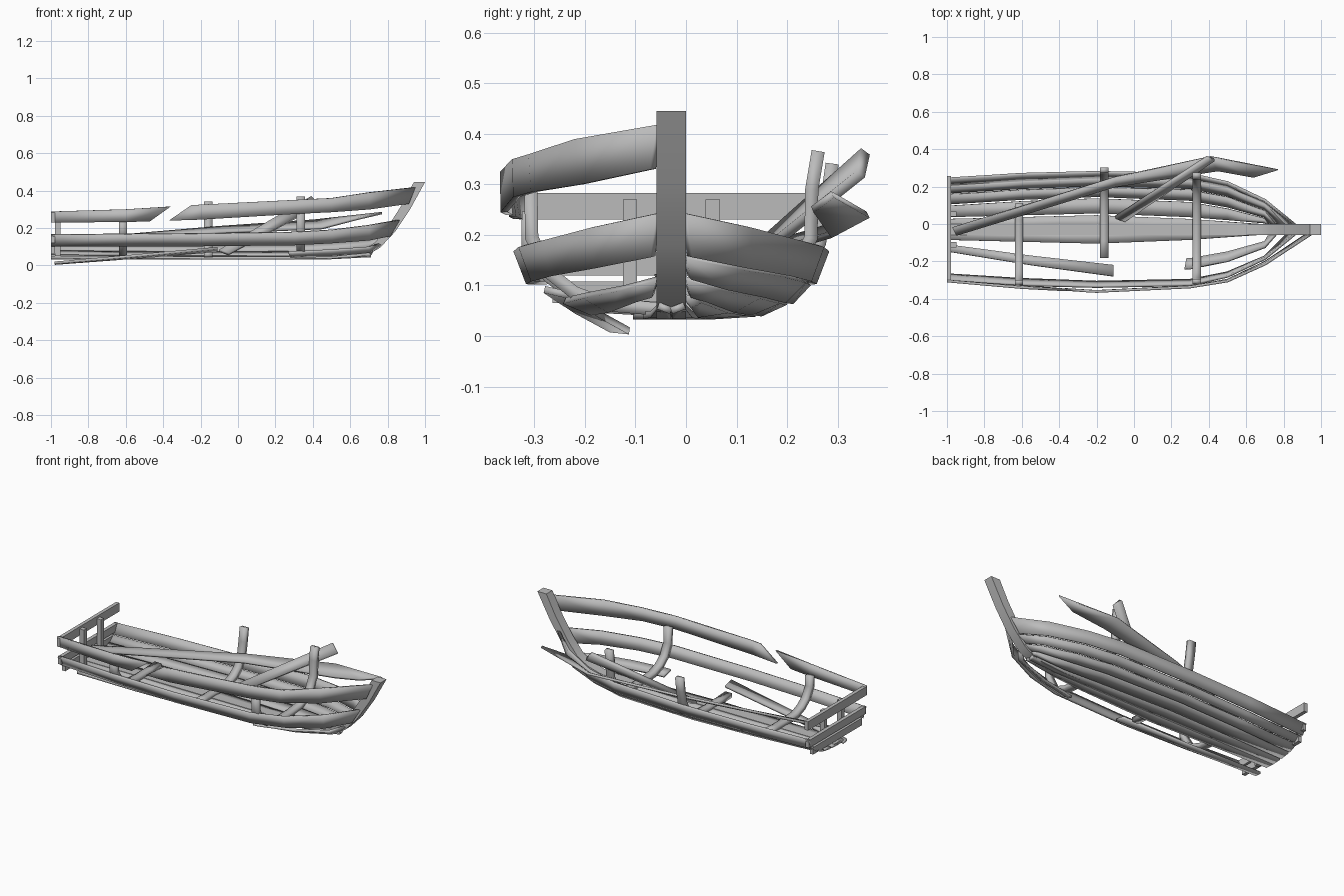
import bpy, bmesh, math
from mathutils import Vector

default_cube = bpy.data.objects.get("Cube")
if default_cube:
    bpy.data.objects.remove(default_cube, do_unlink=True)

# Weathered grey timber
timber = bpy.data.materials.new("grey_timber")
timber.use_nodes = True
colour = (0.5, 0.5, 0.5, 1)
timber.diffuse_color = colour
timber.node_tree.nodes["Principled BSDF"].inputs["Base Color"].default_value = colour

CENTRE = -0.029      # y of the keel line
STATIONS = (-1, -0.6, -0.2, 0.3, 0.5, 0.7)
KEEL, GARBOARD, BILGE, LOWER, MIDDLE, UPPER, RAIL_LOW, RAIL_TOP = range(8)

# Hull edge lines: x where the line meets the stem, half breadths, heights
LINES = [
    (0.60, (0, 0, 0, 0, 0, 0, 0), (.04, .04, .04, .04, .04, .05, .05)),
    (0.66, (.06, .07, .08, .06, .045, .03, .03), (.043, .042, .04, .04, .043, .06, .06)),
    (0.72, (.13, .155, .17, .15, .115, .06, .03), (.052, .047, .045, .047, .052, .072, .08)),
    (0.76, (.19, .215, .23, .215, .175, .1, .03), (.075, .07, .068, .07, .08, .095, .115)),
    (0.81, (.235, .26, .275, .265, .225, .14, .03), (.105, .105, .105, .11, .12, .135, .157)),
    (0.86, (.275, .3, .31, .3, .255, .16, .03), (.165, .167, .17, .178, .19, .215, .243)),
    (0.91, (.27, .3, .325, .3, .265, .17, .03), (.23, .232, .245, .275, .285, .3, .33)),
    (0.945, (.28, .315, .336, .312, .28, .19, .03), (.288, .3, .325, .35, .36, .39, .418)),
]


def hull_point(level, x, side, outset=0.0):
    """Point on a hull edge line; side is +1 for port, -1 for starboard."""
    stem_x, breadths, heights = LINES[level]
    xs = STATIONS + (max(stem_x, STATIONS[-1] + 0.01),)
    x = min(x, xs[-1])
    i = max(k for k in range(len(xs) - 1) if xs[k] <= x)
    t = (x - xs[i]) / (xs[i + 1] - xs[i])
    breadth = breadths[i] + t * (breadths[i + 1] - breadths[i])
    height = heights[i] + t * (heights[i + 1] - heights[i])
    return Vector((x, CENTRE + side * (breadth + outset), height))


def finish(name, bm):
    bmesh.ops.recalc_face_normals(bm, faces=bm.faces)
    mesh = bpy.data.meshes.new(name)
    bm.to_mesh(mesh)
    bm.free()
    mesh.materials.append(timber)
    obj = bpy.data.objects.new(name, mesh)
    bpy.context.collection.objects.link(obj)
    bpy.ops.object.select_all(action="DESELECT")
    obj.select_set(True)
    bpy.context.view_layer.objects.active = obj
    bpy.ops.object.shade_smooth_by_angle(angle=math.radians(25))
    return obj


def ribbon(name, edge_a, edge_b, thickness):
    """Board spanning two matching edge paths."""
    bm = bmesh.new()
    a = [bm.verts.new(p) for p in edge_a]
    b = [bm.verts.new(p) for p in edge_b]
    for i in range(len(a) - 1):
        bm.faces.new((a[i], a[i + 1], b[i + 1], b[i]))
    obj = finish(name, bm)
    solid = obj.modifiers.new("thickness", "SOLIDIFY")
    solid.thickness = thickness
    solid.offset = 0
    solid.use_even_offset = True
    return obj


def box(name, low, high):
    bm = bmesh.new()
    bmesh.ops.create_cube(bm, size=1)
    low, high = Vector(low), Vector(high)
    for v in bm.verts:
        v.co = (low + high) / 2 + v.co * (high - low)
    return finish(name, bm)


def strake(name, level, side, start=(-1, -1), end=(1, 1)):
    """Lapped plank between two edge lines; start and end give bottom, top x."""
    inner = [x for x in STATIONS if max(start) < x < min(end)]
    paths = []
    for k, outset in ((0, 0.006 if level else 0), (1, -0.004)):
        xs = [start[k]] + inner + [end[k]]
        paths.append([hull_point(level + k, x, side, outset) for x in xs])
    return ribbon(name, paths[0], paths[1], 0.014)


def rib(name, x, starboard_top, port_top, width=0.045, inset=0.016):
    """Bent frame following the inside of the hull."""
    lift = Vector((0, 0, 0.014))
    path = [hull_point(n, x, -1, -inset) + lift for n in range(starboard_top, 0, -1)]
    path += [hull_point(n, x, 1, -inset) + lift for n in range(1, port_top + 1)]
    half = Vector((width / 2, 0, 0))
    return ribbon(name, [p - half for p in path], [p + half for p in path], 0.026)


# Port side: complete up to the upper line
for level, label in enumerate(("keel", "garboard", "bilge", "lower", "middle")):
    strake("port_" + label + "_strake", level, 1)

# Starboard side: surviving and broken planks
strake("starboard_keel_strake", KEEL, -1)
strake("starboard_bilge_fragment", BILGE, -1, start=(0.28, 0.27))
strake("starboard_middle_strake", MIDDLE, -1)
strake("starboard_rail_stern", RAIL_LOW, -1, end=(-0.47, -0.36))
strake("starboard_rail_bow", RAIL_LOW, -1, start=(-0.37, -0.25))

# Keel and curved stem post, extruded from a side profile
profile = [(-1, .036), (.5, .034), (.62, .042), (.7, .06), (.76, .095), (.84, .18),
           (.92, .3), (1, .445), (.94, .445), (.88, .33), (.8, .205), (.73, .12),
           (.66, .08), (.58, .058), (.5, .05), (-1, .05)]
bm = bmesh.new()
face = bm.faces.new([bm.verts.new((x, CENTRE - 0.029, z)) for x, z in profile])
grown = bmesh.ops.extrude_face_region(bm, geom=[face])["geom"]
moved = [v for v in grown if isinstance(v, bmesh.types.BMVert)]
bmesh.ops.translate(bm, verts=moved, vec=(0, 0.058, 0))
finish("keel_and_stem", bm)

# Frames
rib("stern_rib", -0.615, RAIL_LOW, BILGE)
rib("middle_rib", -0.16, BILGE, RAIL_TOP)
rib("bow_rib", 0.335, RAIL_LOW, RAIL_TOP)

# Transom boards and their posts
for label, half, low, high in (("top", .285, .23, .283), ("middle", .275, .12, .165),
                               ("bottom", .235, .065, .108)):
    box("transom_" + label + "_board", (-1, CENTRE - half, low), (-.978, CENTRE + half, high))
for label, side in (("port", 1), ("starboard", -1)):
    y = CENTRE + side * 0.082
    box("transom_" + label + "_post", (-.978, y - .014, .05), (-.95, y + .014, .27))

# Loose planks lying in and under the hull
ribbon("long_loose_plank",
       [(-.97, -.02, .13), (-.1, .25, .205), (.41, .36, .24), (.77, .29, .28)],
       [(-.95, -.06, .115), (-.1, .2, .175), (.45, .285, .2), (.64, .25, .25)], 0.014)
ribbon("short_loose_plank",
       [(-.1, .035, .08), (.39, .355, .365)],
       [(-.05, .02, .06), (.43, .345, .32)], 0.022)
ribbon("fallen_plank",
       [(-.98, -.15, .014), (-.55, -.22, .052), (-.11, -.28, .092)],
       [(-.98, -.112, .01), (-.55, -.17, .042), (-.11, -.22, .078)], 0.014)
